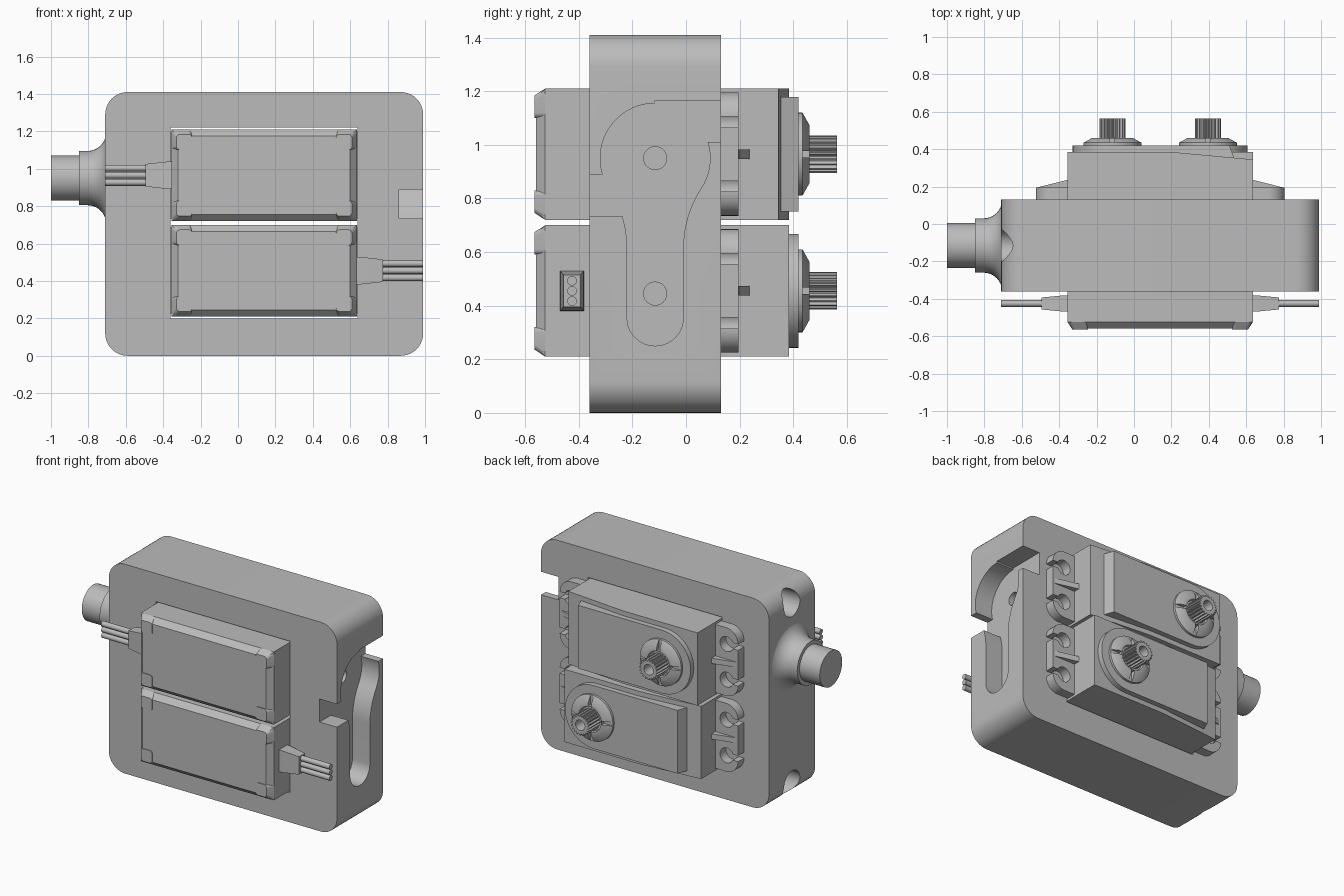
import bpy, bmesh
from math import sin, cos, pi, radians, sqrt, atan2
from mathutils import Vector

if "Cube" in bpy.data.objects:
    bpy.data.objects.remove(bpy.data.objects["Cube"], do_unlink=True)

grey = bpy.data.materials.new("plain_grey")
grey.use_nodes = True
colour = (0.5, 0.5, 0.5, 1)
grey.diffuse_color = colour
grey.node_tree.nodes["Principled BSDF"].inputs["Base Color"].default_value = colour
parts = []


def place(axis, p, q, d):
    """Put a 2D point and a depth along the given axis into 3D."""
    return {"x": Vector((d, p, q)), "y": Vector((p, d, q)), "z": Vector((p, q, d))}[axis]


def finish(name, bm):
    bmesh.ops.recalc_face_normals(bm, faces=bm.faces)
    mesh = bpy.data.meshes.new(name)
    bm.to_mesh(mesh)
    bm.free()
    mesh.materials.append(grey)
    obj = bpy.data.objects.new(name, mesh)
    bpy.context.collection.objects.link(obj)
    parts.append(obj)
    return obj


def loft(name, axis, rings):
    """Skin a list of (depth, outline) rings and cap both ends."""
    bm = bmesh.new()
    loops = [[bm.verts.new(place(axis, p, q, d)) for p, q in pts] for d, pts in rings]
    for a, b in zip(loops, loops[1:]):
        for i in range(len(a)):
            j = (i + 1) % len(a)
            bm.faces.new((a[i], a[j], b[j], b[i]))
    bm.faces.new(loops[0])
    bm.faces.new(loops[-1])
    return finish(name, bm)


def prism(name, axis, pts, a, b):
    return loft(name, axis, [(a, pts), (b, pts)])


def arc(cx, cy, r, a0, a1, n=16):
    return [(cx + r * cos(radians(a0 + (a1 - a0) * i / n)),
             cy + r * sin(radians(a0 + (a1 - a0) * i / n))) for i in range(n + 1)]


def circle(cx, cy, r, n=40):
    return arc(cx, cy, r, 0, 360, n)[:-1]


def rect(x0, x1, y0, y1):
    return [(x0, y0), (x1, y0), (x1, y1), (x0, y1)]


def rounded(x0, x1, y0, y1, r):
    return (arc(x1 - r, y1 - r, r, 0, 90, 10) + arc(x0 + r, y1 - r, r, 90, 180, 10)
            + arc(x0 + r, y0 + r, r, 180, 270, 10) + arc(x1 - r, y0 + r, r, 270, 360, 10))


def lathe(name, axis, cx, cy, profile, n=40):
    return loft(name, axis, [(d, circle(cx, cy, r, n)) for d, r in profile])


def cut(obj, *cutters):
    for c in cutters:
        mod = obj.modifiers.new("cut", "BOOLEAN")
        mod.operation, mod.solver, mod.object = "DIFFERENCE", "EXACT", c
        deps = bpy.context.evaluated_depsgraph_get()
        mesh = bpy.data.meshes.new_from_object(obj.evaluated_get(deps))
        obj.modifiers.clear()
        obj.data = mesh
        parts.remove(c)
        bpy.data.objects.remove(c, do_unlink=True)


# Housing block with the window for the two motors
FRONT, BACK, MID, HUB = -0.36, 0.13, -0.115, 0.95
housing = prism("housing", "y", rounded(-0.71, 0.99, 0, 1.41, 0.12), FRONT, BACK)
cut(housing, prism("window", "y", rect(-0.36, 0.64, 0.2, 1.22), -0.5, 0.3))

# Keyhole recess on the side: round head blended into a narrow slot
head, neck, blend = 0.205, 0.105, 0.4
drop = sqrt((head + blend) ** 2 - (neck + blend) ** 2)
tilt = atan2(drop, neck + blend) * 180 / pi
right_half = (arc(0, 0.355, neck, -90, 0, 10)
              + arc(neck + blend, HUB - drop, blend, 180, 180 - tilt, 10)
              + arc(0, HUB, head, -tilt, 90, 20))
keyhole = [(MID + p, q) for p, q in right_half]
keyhole += [(MID - p, q) for p, q in reversed(right_half[1:-1])]
cut(housing,
    prism("keyhole", "x", keyhole, 0.86, 1.1),
    prism("front_notch", "x", rect(-0.5, -0.2, 0.735, 0.89), 0.86, 1.1),
    prism("back_notch", "x", rect(MID, 0.3, 1.01, 1.165), 0.86, 1.1),
    *[prism("pin_hole", "x", circle(MID, z, 0.043, 24), 0.72, 0.9) for z in (HUB, 0.445)],
    *[prism("screw_pocket", "x", circle(MID, z, 0.085, 32), -0.9, -0.55) for z in (1.31, 0.1)])

# Flared pivot boss on the other side
flare = [(p, q) for p, q in arc(-0.805, 0.245, 0.1, 270, 360, 10)]
lathe("pivot_boss", "x", MID, HUB,
      [(-1, 0.12), (-0.85, 0.12), (-0.85, 0.145)] + flare[:-1] + [(-0.705, 0.244), (-0.69, 0.244)])


def motor(prefix, z, turn):
    first = len(parts)
    hx, hz, shaft = 0.495, 0.245, -0.255

    # Case with sloping back and chamfered front
    case = prism(prefix + "_case", "z",
                 [(-hx, -0.56), (hx, -0.56), (hx, 0.345), (0.06, 0.385), (-hx, 0.385)], -hz, hz)
    bm = bmesh.new()
    bm.from_mesh(case.data)
    edges = [e for e in bm.edges if all(v.co.y < -0.5 for v in e.verts)]
    bmesh.ops.bevel(bm, geom=edges, offset=0.035, segments=1, affect="EDGES")
    bm.to_mesh(case.data)
    bm.free()

    # Corner pads on the front
    for sx in (-1, 1):
        for sz in (-1, 1):
            def pad(inset):
                xs = sorted((sx * (hx - inset), sx * (hx - 0.11)))
                zs = sorted((sz * (hz - inset), sz * (hz - 0.11)))
                return rounded(*xs, *zs, 0.02)
            loft(prefix + "_corner_pad", "y",
                 [(-0.565, pad(0.026)), (-0.525, pad(0)), (-0.5, pad(0))])

    # Lid, rounded round the shaft
    def lid(end):
        return arc(shaft, 0, 0.213, 90, 270, 24) + [(end, -0.213), (end, 0.213)]
    loft(prefix + "_lid", "y", [(0.34, lid(0.40)), (0.42, lid(0.37))])

    # Slotted collar and toothed shaft
    collar = lathe(prefix + "_collar", "y", shaft, 0,
                   [(0.41, 0.155), (0.435, 0.155), (0.46, 0.11), (0.46, 0.085), (0.445, 0.08)])
    for sx, sz in ((1, 0), (-1, 0), (0, 1), (0, -1)):
        cx, cz, w, h = shaft + sx * 0.13, sz * 0.13, 0.012 + 0.03 * abs(sx), 0.012 + 0.03 * abs(sz)
        cut(collar, prism("slot", "y", rect(cx - w, cx + w, cz - h, cz + h), 0.435, 0.5))
    teeth = []
    for i in range(80):
        r = 0.07 if i % 4 < 2 else 0.058
        teeth.append((shaft + r * cos(i * pi / 40), r * sin(i * pi / 40)))
    spline = prism(prefix + "_shaft", "y", teeth, 0.43, 0.563)
    cut(spline, prism("bore", "y", circle(shaft, 0, 0.035, 24), 0.46, 0.7))

    # Mounting ears with open screw slots and a rib
    for s in (-1, 1):
        xs = sorted((s * 0.40, s * 0.665))
        ear = prism(prefix + "_ear", "y", rounded(*xs, -0.23, 0.23, 0.09), 0.131, 0.195)
        for hole in (-0.12, 0.12):
            cut(ear, prism("hole", "y", circle(s * 0.58, hole, 0.05, 24), 0, 0.4),
                prism("gap", "y", rect(*sorted((s * 0.58, s * 0.8)), hole - 0.02, hole + 0.02), 0, 0.4))
        prism(prefix + "_ear_rib", "z",
              [(s * 0.48, 0.19), (s * 0.65, 0.19), (s * 0.65, 0.197), (s * 0.48, 0.24)], -0.018, 0.018)

    # Cable sleeve and three wires
    wire_y = -0.425
    loft(prefix + "_cable_sleeve", "x",
         [(d, rect(wire_y - w, wire_y + w, -h, h))
          for d, w, h in ((-0.48, 0.045, 0.075), (-0.52, 0.043, 0.073), (-0.635, 0.032, 0.06))])
    for i in (-1, 0, 1):
        prism(prefix + "_wire", "x", circle(wire_y, i * 0.038, 0.018, 16), -0.85, -0.62)

    for obj in parts[first:]:
        obj.location = (0.14, 0, z)
        obj.rotation_euler = (0, turn, 0)


motor("upper_motor", 0.965, 0)
motor("lower_motor", 0.455, pi)

# Smooth curved faces, keep edges sharp
bpy.ops.object.select_all(action="DESELECT")
for obj in parts:
    obj.select_set(True)
bpy.context.view_layer.objects.active = housing
bpy.ops.object.shade_smooth_by_angle(angle=radians(30))
